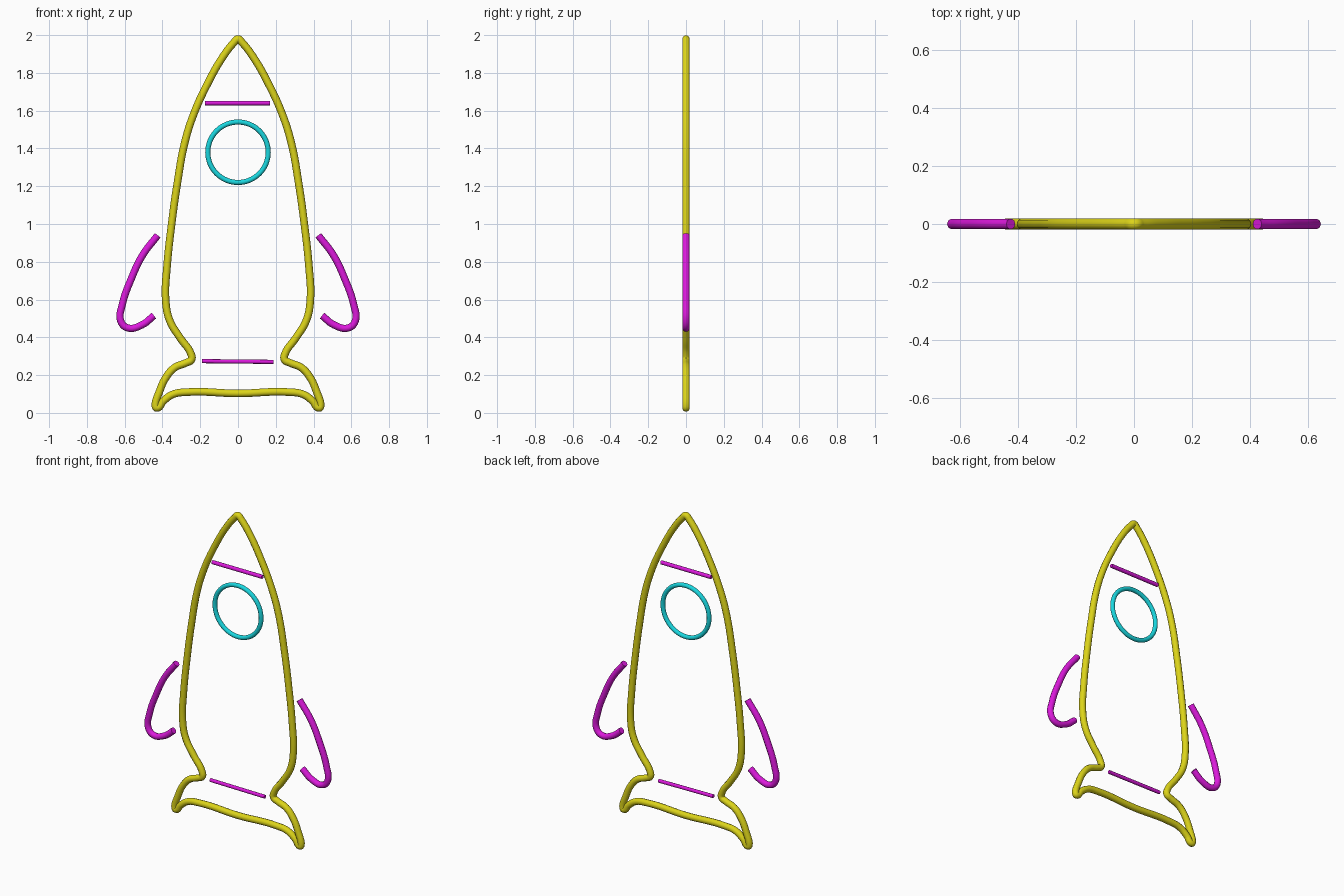
import bpy
import math

if "Cube" in bpy.data.objects:
    bpy.data.objects.remove(bpy.data.objects["Cube"])


def material(name, color):
    m = bpy.data.materials.new(name)
    m.diffuse_color = color
    m.use_nodes = True
    m.node_tree.nodes["Principled BSDF"].inputs["Base Color"].default_value = m.diffuse_color
    return m


YELLOW = material("yellow", (0.72, 0.66, 0.01, 1))
MAGENTA = material("magenta", (0.72, 0.01, 0.72, 1))
CYAN = material("cyan", (0.01, 0.68, 0.74, 1))


def tube(name, pts, radius, mat, cyclic=False, res=6):
    """Round tube through (x, z) points in the y = 0 plane."""
    cu = bpy.data.curves.new(name, 'CURVE')
    cu.dimensions = '3D'
    cu.twist_mode = 'Z_UP'
    cu.bevel_depth = radius
    cu.bevel_resolution = 3
    cu.resolution_u = res
    cu.use_fill_caps = True
    sp = cu.splines.new('BEZIER')
    sp.bezier_points.add(len(pts) - 1)
    for p, (x, z) in zip(sp.bezier_points, pts):
        p.co = (x, z, 0)
        p.handle_left_type = p.handle_right_type = 'AUTO'
    sp.use_cyclic_u = cyclic
    ob = bpy.data.objects.new(name, cu)
    bpy.context.collection.objects.link(ob)
    ob.rotation_euler = (math.pi / 2, 0, 0)
    cu.materials.append(mat)
    bpy.ops.object.select_all(action='DESELECT')
    ob.select_set(True)
    bpy.context.view_layer.objects.active = ob
    bpy.ops.object.convert(target='MESH')
    bpy.ops.object.shade_smooth_by_angle(angle=math.radians(50))
    return bpy.context.object


def mirrored(pts):
    return [(-x, z) for x, z in pts]


# Hull outline: right half from below the tip down to the foot, then mirrored
half = [(0.022, 1.96), (0.08, 1.885), (0.16, 1.745), (0.235, 1.58),
        (0.282, 1.43), (0.322, 1.21), (0.35, 1.01), (0.376, 0.77),
        (0.383, 0.6), (0.362, 0.49), (0.305, 0.395), (0.25, 0.315),
        (0.246, 0.282), (0.275, 0.265), (0.335, 0.24), (0.38, 0.19),
        (0.415, 0.115), (0.437, 0.035), (0.43, 0.026), (0.395, 0.063),
        (0.345, 0.098), (0.27, 0.11)]
outline = [(0, 1.979)] + half + [(0, 0.103)] + mirrored(half)[::-1]
tube("hull_outline", outline, 0.02, YELLOW, cyclic=True)

# Side fins
fin = [(0.425, 0.94), (0.505, 0.835), (0.565, 0.71), (0.612, 0.575),
       (0.621, 0.487), (0.585, 0.45), (0.51, 0.465), (0.445, 0.515)]
tube("right_fin", fin, 0.019, MAGENTA)
tube("left_fin", mirrored(fin), 0.019, MAGENTA)

# Cross bands under the nose and above the foot
tube("nose_band", [(-0.175, 1.64), (0.17, 1.64)], 0.012, MAGENTA, res=1)
tube("base_band", [(-0.19, 0.274), (0, 0.272), (0.187, 0.27)], 0.011, MAGENTA, res=2)

# Porthole ring
bpy.ops.mesh.primitive_torus_add(major_radius=0.16, minor_radius=0.0135,
                                 major_segments=64, minor_segments=12,
                                 location=(0, 0, 1.38),
                                 rotation=(math.pi / 2, 0, 0))
ring = bpy.context.object
ring.name = "porthole_ring"
ring.data.materials.append(CYAN)
bpy.ops.object.shade_smooth_by_angle(angle=math.radians(50))
